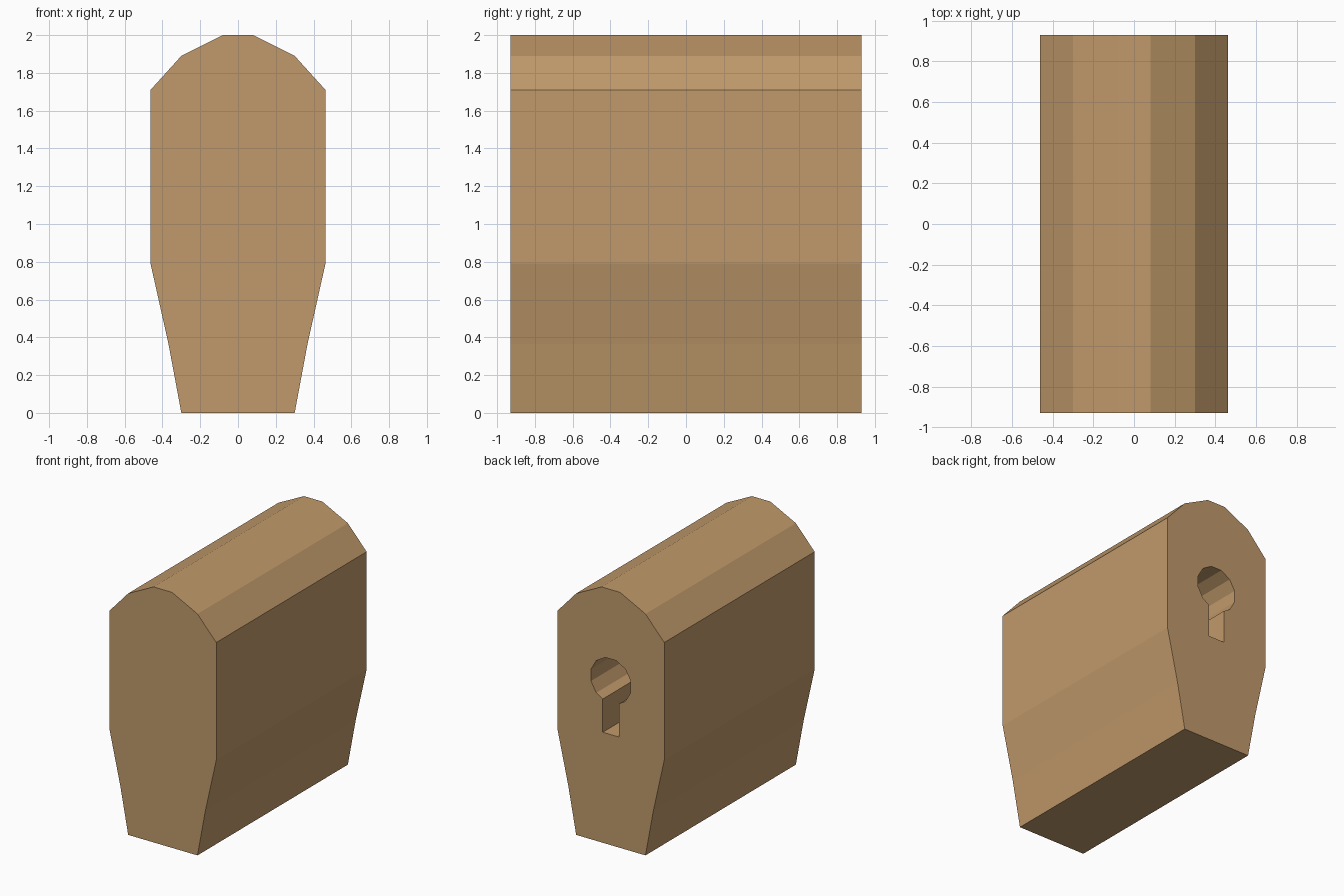
import bpy, bmesh, math

if "Cube" in bpy.data.objects:
    bpy.data.objects.remove(bpy.data.objects["Cube"])

DEPTH = 1.86          # body length along y
HOLE_DEPTH = 0.9      # how far the keyhole goes in from the back

wood = bpy.data.materials.new("tan")
wood.diffuse_color = (0.533, 0.323, 0.147, 1)
wood.use_nodes = True
wood.node_tree.nodes["Principled BSDF"].inputs["Base Color"].default_value = wood.diffuse_color


def extrude_profile(name, profile, y0, y1):
    """Prism with an (x, z) outline running from y0 to y1."""
    bm = bmesh.new()
    face = bm.faces.new([bm.verts.new((x, y0, z)) for x, z in profile])
    ext = bmesh.ops.extrude_face_region(bm, geom=[face])
    moved = [v for v in ext["geom"] if isinstance(v, bmesh.types.BMVert)]
    bmesh.ops.translate(bm, verts=moved, vec=(0, y1 - y0, 0))
    bmesh.ops.recalc_face_normals(bm, faces=bm.faces)
    mesh = bpy.data.meshes.new(name)
    bm.to_mesh(mesh)
    bm.free()
    mesh.materials.append(wood)
    obj = bpy.data.objects.new(name, mesh)
    bpy.context.collection.objects.link(obj)
    return obj


# Body: half outline from the base up, mirrored in x
half = [(0.30, 0), (0.368, 0.365), (0.463, 0.79), (0.463, 1.71),
        (0.30, 1.89), (0.08, 2.0)]
outline = half + [(-x, z) for x, z in reversed(half)]
body = extrude_profile("lock_body", outline, -DEPTH / 2, DEPTH / 2)

# Keyhole: twelve-sided round hole running into a straight slot
radius, centre_z = 0.178, 1.285
keyhole = []
for k in range(-1, 9):
    a = math.radians(-15 + 30 * k)
    keyhole.append((radius * math.cos(a), centre_z + radius * math.sin(a)))
keyhole += [(-0.07, 1.125), (-0.07, 0.865), (0.07, 0.865), (0.07, 1.125)]
cutter = extrude_profile("keyhole_cutter", keyhole,
                         DEPTH / 2 - HOLE_DEPTH, DEPTH / 2 + 0.1)
cutter.hide_render = True
cutter.display_type = 'WIRE'

# Cut the keyhole into the back of the body
cut = body.modifiers.new("keyhole", 'BOOLEAN')
cut.operation = 'DIFFERENCE'
cut.solver = 'EXACT'
cut.object = cutter
